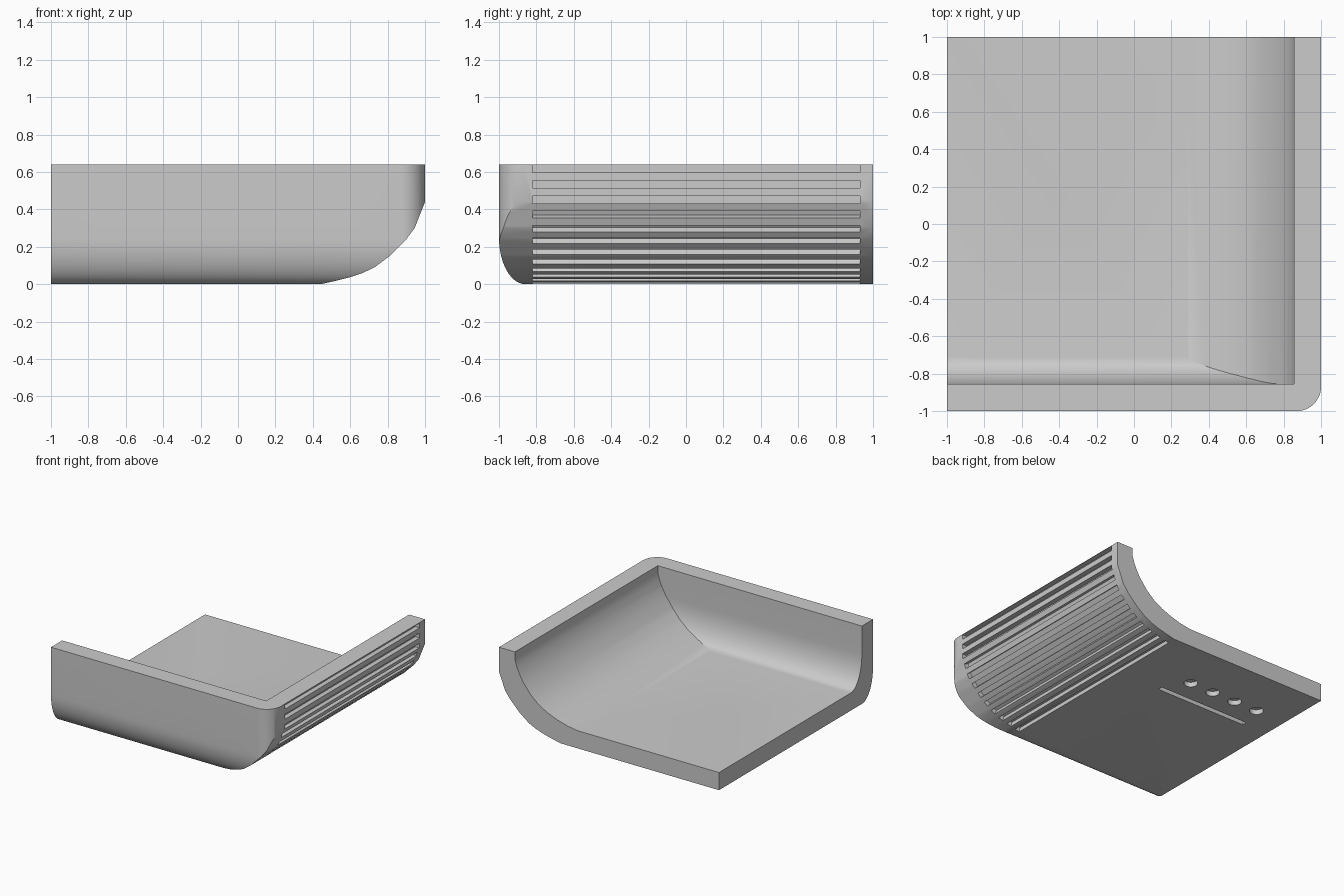
import bpy
import bmesh
from math import sin, cos, pi
from mathutils import Vector

cube = bpy.data.objects.get("Cube")
if cube:
    bpy.data.objects.remove(cube, do_unlink=True)

TOP = 0.64
FLOOR = 0.145
WALL = 0.855


def add_prism(bm, points, offset):
    """Extrude a closed outline along a vector."""
    face = bm.faces.new([bm.verts.new(p) for p in points])
    out = bmesh.ops.extrude_face_region(bm, geom=[face])
    verts = [v for v in out["geom"] if isinstance(v, bmesh.types.BMVert)]
    bmesh.ops.translate(bm, verts=verts, vec=Vector(offset))


def finish(name, bm):
    bmesh.ops.recalc_face_normals(bm, faces=bm.faces[:])
    mesh = bpy.data.meshes.new(name)
    bm.to_mesh(mesh)
    bm.free()
    obj = bpy.data.objects.new(name, mesh)
    bpy.context.collection.objects.link(obj)
    return obj


def prism(name, points, offset):
    bm = bmesh.new()
    add_prism(bm, points, offset)
    return finish(name, bm)


def along_y(name, profile, y0, y1):
    return prism(name, [(x, y0, z) for x, z in profile], (0, y1 - y0, 0))


def along_x(name, profile, x0, x1):
    return prism(name, [(x0, y, z) for y, z in profile], (x1 - x0, 0, 0))


def combine(target, tool, operation):
    mod = target.modifiers.new("shape", "BOOLEAN")
    mod.operation = operation
    mod.solver = "EXACT"
    mod.object = tool
    bpy.context.view_layer.update()
    bpy.ops.object.select_all(action="DESELECT")
    bpy.context.view_layer.objects.active = target
    target.select_set(True)
    bpy.ops.object.modifier_apply(modifier=mod.name)
    bpy.data.objects.remove(tool, do_unlink=True)


def arc(cx, cz, rx, rz, start, end, steps=12):
    angles = [start + (end - start) * i / steps for i in range(steps + 1)]
    return [(cx + rx * cos(a), cz + rz * sin(a)) for a in angles]


# Outer body: wide side curve, tight front curve, rounded upright corner
side_curve = [(1, TOP), (1, 0.44), (0.97, 0.365), (0.945, 0.30), (0.90, 0.24),
              (0.81, 0.15), (0.73, 0.09), (0.667, 0.06), (0.60, 0.037),
              (0.52, 0.017), (0.443, 0)]
shell = along_y("tray_shell", side_curve + [(-1, 0), (-1, TOP)], -1, 1)
front_curve = [(-1, 0.8)] + arc(-0.86, 0.25, 0.14, 0.25, pi, 1.5 * pi)
combine(shell, along_x("front_form", front_curve + [(1.2, 0), (1.2, 0.8)], -1.2, 1.2),
        "INTERSECT")
footprint = [(-1.2, -1)] + arc(0.87, -0.87, 0.13, 0.13, -pi / 2, 0)
footprint += [(1, 1.2), (-1.2, 1.2)]
combine(shell, prism("corner_form", [(x, y, -0.2) for x, y in footprint], (0, 0, 1.2)),
        "INTERSECT")

# Hollow, open at the back and left
inner_curve = [(WALL, 0.8), (WALL, 0.58), (0.84, 0.53), (0.817, 0.475), (0.78, 0.41),
               (0.71, 0.325), (0.64, 0.265), (0.56, 0.22), (0.47, 0.185),
               (0.38, 0.16), (0.285, FLOOR)]
hollow = along_y("hollow", inner_curve + [(-1.2, FLOOR), (-1.2, 0.8)], -WALL, 1.2)
inner_front = [(-WALL, 0.9)] + arc(-0.71, 0.41, 0.145, 0.41 - FLOOR, pi, 1.5 * pi)
combine(hollow, along_x("hollow_front", inner_front + [(1.4, FLOOR), (1.4, 0.9)], -1.4, 1.2),
        "INTERSECT")
combine(shell, hollow, "DIFFERENCE")


def point_at(distance):
    """Position and direction along the side curve, from the rim down."""
    for a, b in zip(side_curve, side_curve[1:]):
        a, b = Vector(a), Vector(b)
        length = (b - a).length
        if distance <= length:
            return a.lerp(b, distance / length), (b - a).normalized()
        distance -= length
    return b, (b - a).normalized()


# Long grooves spaced along the side curve
bm = bmesh.new()
for i in range(12):
    p, t = point_at(0.0235 + 0.083 * i)
    inward = Vector((t.y, -t.x))
    if inward.x > 0:
        inward = -inward
    corners = [p + t * s * 0.02 + inward * d
               for s, d in ((-1, -0.02), (1, -0.02), (1, 0.04), (-1, 0.04))]
    add_prism(bm, [(c.x, -0.82, c.y) for c in corners], (0, 1.75, 0))
combine(shell, finish("side_grooves", bm), "DIFFERENCE")

# Underside: row of round recesses and one straight slot
bm = bmesh.new()
for i in range(4):
    ring = arc(-0.08 - 0.215 * i, 0.57, 0.053, 0.053, 0, 2 * pi, 24)[:-1]
    add_prism(bm, [(x, y, -0.05) for x, y in ring], (0, 0, 0.09))
slot = [(-0.78, 0.345), (0.05, 0.345), (0.05, 0.385), (-0.78, 0.385)]
add_prism(bm, [(x, y, -0.05) for x, y in slot], (0, 0, 0.09))
combine(shell, finish("underside_recesses", bm), "DIFFERENCE")

# Single grey finish
grey = bpy.data.materials.new("plain_grey")
grey.use_nodes = True
colour = (0.6, 0.6, 0.6, 1)
grey.diffuse_color = colour
grey.node_tree.nodes["Principled BSDF"].inputs["Base Color"].default_value = colour
shell.data.materials.clear()
shell.data.materials.append(grey)
for poly in shell.data.polygons:
    poly.material_index = 0

bpy.ops.object.select_all(action="DESELECT")
bpy.context.view_layer.objects.active = shell
shell.select_set(True)
bpy.ops.object.shade_smooth_by_angle(angle=0.5)
